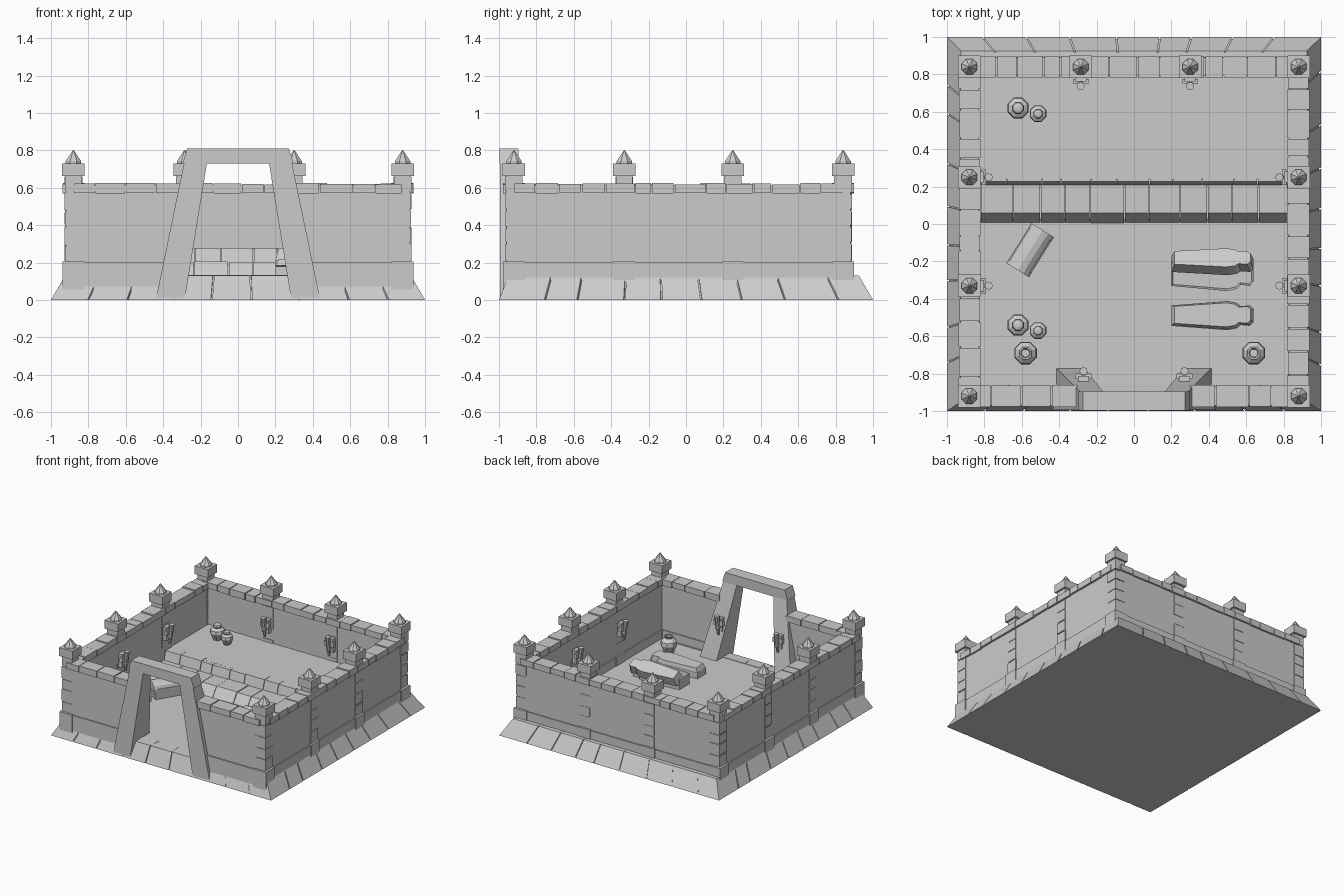
import bpy, bmesh, math, random
from mathutils import Vector, Matrix

if "Cube" in bpy.data.objects:
    bpy.data.objects.remove(bpy.data.objects["Cube"])

random.seed(4)
R = random.uniform

def finish(name, bm):
    bmesh.ops.recalc_face_normals(bm, faces=bm.faces)
    bmesh.ops.dissolve_limit(bm, angle_limit=0.01, verts=bm.verts, edges=bm.edges)
    me = bpy.data.meshes.new(name)
    bm.to_mesh(me)
    bm.free()
    ob = bpy.data.objects.new(name, me)
    bpy.context.collection.objects.link(ob)
    return ob

def hull(bm, pts):
    """Convex solid around points."""
    vs = [bm.verts.new(p) for p in pts]
    bmesh.ops.convex_hull(bm, input=vs)

def box(bm, x0, x1, y0, y1, z0, z1):
    hull(bm, [(x, y, z) for x in (x0, x1) for y in (y0, y1) for z in (z0, z1)])

def block(bm, x, y, r, z0, z1):
    box(bm, x - r, x + r, y - r, y + r, z0, z1)

def lathe(bm, x, y, z, prof, n=8):
    rings = []
    for r, h in prof:
        rings.append([bm.verts.new((x + r * math.cos(2 * math.pi * (i + .5) / n),
                      y + r * math.sin(2 * math.pi * (i + .5) / n), z + h)) for i in range(n)])
    for a, b in zip(rings, rings[1:]):
        for i in range(n):
            j = (i + 1) % n
            bm.faces.new((a[i], a[j], b[j], b[i]))
    bm.faces.new(rings[0][::-1])
    bm.faces.new(rings[-1])

def splits(a, b, n, jit=.2):
    """Uneven divisions of a run, as stone-course joints."""
    s = (b - a) / n
    return [a] + [a + s * (i + R(-jit, jit)) for i in range(1, n)] + [b]

# plinth core with sloped skirt stones
B = [Vector(p) for p in ((-1, -1, 0), (1, -1, 0), (1, 1, 0), (-1, 1, 0))]
T = [Vector(p) for p in ((-.925, -.95, .13), (.925, -.95, .13), (.925, .925, .13), (-.925, .925, .13))]
bm = bmesh.new()
hull(bm, [p * .99 for p in B] + [Vector((p.x * .99, p.y * .99, .13)) for p in T])
finish("plinth_core", bm)
bm = bmesh.new()
for k in range(4):
    fs = splits(0, 1, 9)
    for f0, f1 in zip(fs, fs[1:]):
        g = .002
        pts = []
        for f in (f0 + (g if f0 > 0 else 0), f1 - (g if f1 < 1 else 0)):
            b = B[k].lerp(B[(k + 1) % 4], f)
            t = T[k].lerp(T[(k + 1) % 4], f)
            pts += [b, t, Vector((t.x * .9, t.y * .9, 0)), Vector((t.x * .9, t.y * .9, .133))]
        hull(bm, pts)
finish("skirt_stones", bm)

# raised terrace and its two stone steps
bm = bmesh.new()
box(bm, -.83, .83, .24, .83, .1, .272)
box(bm, -.815, .815, .26, .755, .1, .275)
finish("terrace", bm)
bm = bmesh.new()
for prof in (((0, .12), (.06, .205), (.24, .205), (.24, .12)),
             ((.205, .19), (.228, .277), (.30, .277), (.30, .19))):
    xs = splits(-.82, .82, 11)
    for a, b in zip(xs, xs[1:]):
        d = R(-.003, .002)
        hull(bm, [(x, y, z + d) for x in (a + .002, b - .002) for y, z in prof])
finish("step_stones", bm)

# walls: panel, footing and coping stones. Each run: axis, start, end, centre
runs = [("y", -.92, .84, -.878), ("y", -.92, .84, .878), ("x", -.88, .88, .84),
        ("x", -.88, -.3, -.92), ("x", .3, .88, -.92)]
panel, foot, coping = bmesh.new(), bmesh.new(), bmesh.new()

def run_box(bm, ax, a, b, c, w, z0, z1):
    if ax == "x":
        box(bm, a, b, c - w, c + w, z0, z1)
    else:
        box(bm, c - w, c + w, a, b, z0, z1)

for ax, a, b, c in runs:
    run_box(panel, ax, a, b, c, .042, .05, .59)
    run_box(foot, ax, a, b, c, .052, .05, .2)
    run_box(coping, ax, a, b, c, .05, .58, .612)
    ss = splits(a, b, max(4, round((b - a) / .13)))
    for s0, s1 in zip(ss, ss[1:]):
        run_box(coping, ax, s0 + .003, s1 - .003, c, .057 + R(-.002, .003), .572 + R(-.003, .003), .622 + R(-.004, .004))
finish("wall_panels", panel)
finish("wall_footing", foot)
finish("wall_coping", coping)

# pillars with stacked stones, cap and pointed finial
pillars = [(s * .88, y) for s in (-1, 1) for y in (-.92, -.33, .25, .84)] + [(-.285, .84), (.3, .84)]
bm = bmesh.new()
for x, y in pillars:
    block(bm, x, y, .058, .05, .205)
    block(bm, x, y, .04, .2, .67)
    zs = splits(.205, .665, 5, .1)
    for z0, z1 in zip(zs, zs[1:]):
        block(bm, x, y, .046 + R(-.002, .002), z0 + .005, z1 - .005)
    block(bm, x, y, .06, .662, .73)
    lathe(bm, x, y, .73, [(.045, 0), (.045, .012), (.002, .072)])
finish("pillars", bm)

# sloping gate frame
bm = bmesh.new()
for s in (-1, 1):
    hull(bm, [(s * x, y, 0) for x in (.285, .44) for y in (-.995, -.745)] +
             [(s * x, y, .75) for x in (.163, .285) for y in (-.995, -.9)])
finish("gate_legs", bm)
bm = bmesh.new()
hull(bm, [(s * x, y, z) for s in (-1, 1) for x, z in ((.297, .73), (.272, .81)) for y in (-.998, -.895)])
finish("gate_lintel", bm)

# wall torches: position and outward direction
torches = [(s * .825, y, -s, 0) for s in (-1, 1) for y in (-.33, .25)]
torches += [(-.285, .785, 0, -1), (.3, .785, 0, -1), (-.27, -.835, 0, 1), (.27, -.835, 0, 1)]
bm = bmesh.new()
for x, y, dx, dy in torches:
    m = Matrix.Translation((x, y, .42)) @ Matrix.Rotation(math.atan2(dy, dx), 4, "Z")
    t = bmesh.new()
    box(t, -.02, .022, -.03, .03, -.06, .05)
    box(t, .01, .035, -.042, .042, -.01, .03)
    box(t, .02, .05, -.014, .014, -.03, .0)
    hull(t, [(cx + r * math.cos(i * math.pi / 4), r * math.sin(i * math.pi / 4), z)
             for cx, r, z in ((.03, .010, -.085), (.048, .022, .075)) for i in range(8)])
    bmesh.ops.transform(t, matrix=m, verts=t.verts)
    tmp = bpy.data.meshes.new("tmp")
    t.to_mesh(tmp)
    t.free()
    bm.from_mesh(tmp)
    bpy.data.meshes.remove(tmp)
finish("wall_torches", bm)

# lidded jars in pairs, and open urns
jar = [(.032, 0), (.06, .06), (.055, .085), (.03, .10), (.034, .112), (.028, .125), (.012, .13)]
bm = bmesh.new()
for x, y, z in ((-.62, -.54, .13), (-.62, .62, .272)):
    lathe(bm, x, y, z, jar)
    lathe(bm, x + .107, y - .03, z, [(r * .8, h * .85) for r, h in jar])
finish("lidded_jars", bm)
bm = bmesh.new()
for x in (-.58, .64):
    lathe(bm, x, -.69, .13, [(.035, 0), (.065, .07), (.06, .1), (.03, .125), (.036, .14), (.026, .14), (.022, .11)])
finish("urns", bm)

# body-shaped caskets
half = [(-.22, .055), (.08, .078), (.13, .068), (.15, .05), (.2, .055), (.22, .035)]
outline = half + [(x, -y) for x, y in reversed(half)]

def casket(name, loc, rot, h, top=1.0, wide=1.0, hollow=False):
    bm = bmesh.new()
    lo = [bm.verts.new((x, y * wide, 0)) for x, y in outline]
    hi = [bm.verts.new((x * (.5 + top / 2), y * wide * top, h)) for x, y in outline]
    n = len(lo)
    for i in range(n):
        bm.faces.new((lo[i], lo[(i + 1) % n], hi[(i + 1) % n], hi[i]))
    bm.faces.new(lo)
    cap = bm.faces.new(hi)
    if hollow:
        bm.normal_update()
        bmesh.ops.inset_region(bm, faces=[cap], thickness=.012)
        bmesh.ops.translate(bm, verts=cap.verts, vec=(0, 0, -h * .8))
    ob = finish(name, bm)
    ob.matrix_world = Matrix.Translation(loc) @ Matrix.Rotation(rot, 4, "X")

casket("open_casket", (.42, -.265, .13), 0, .085, wide=1.2, hollow=True)
casket("casket_lid", (.42, -.215, .19), math.radians(-28), .075, .85, .85)
casket("closed_casket_base", (.42, -.49, .13), 0, .05)
casket("closed_casket_lid", (.42, -.488, .18), math.radians(-4), .035, .85, .97)

# chest with rounded lid and bands
bm = bmesh.new()
hull(bm, [(x, y, z) for z, k in ((0, .92), (.08, 1)) for x in (-.12 * k, .12 * k) for y in (-.065 * k, .065 * k)])
for x0, x1, g in ((-.122, .122, 0), (-.126, -.1, .005), (.1, .126, .005)):
    hull(bm, [(x, (.066 + g) * math.cos(a * math.pi / 6), .082 + (.05 + g) * math.sin(a * math.pi / 6))
              for x in (x0, x1) for a in range(7)])
box(bm, -.126, .126, -.071, .071, .07, .085)
ob = finish("chest", bm)
ob.location = (-.555, -.14, .13)
ob.rotation_euler.z = math.radians(58)
